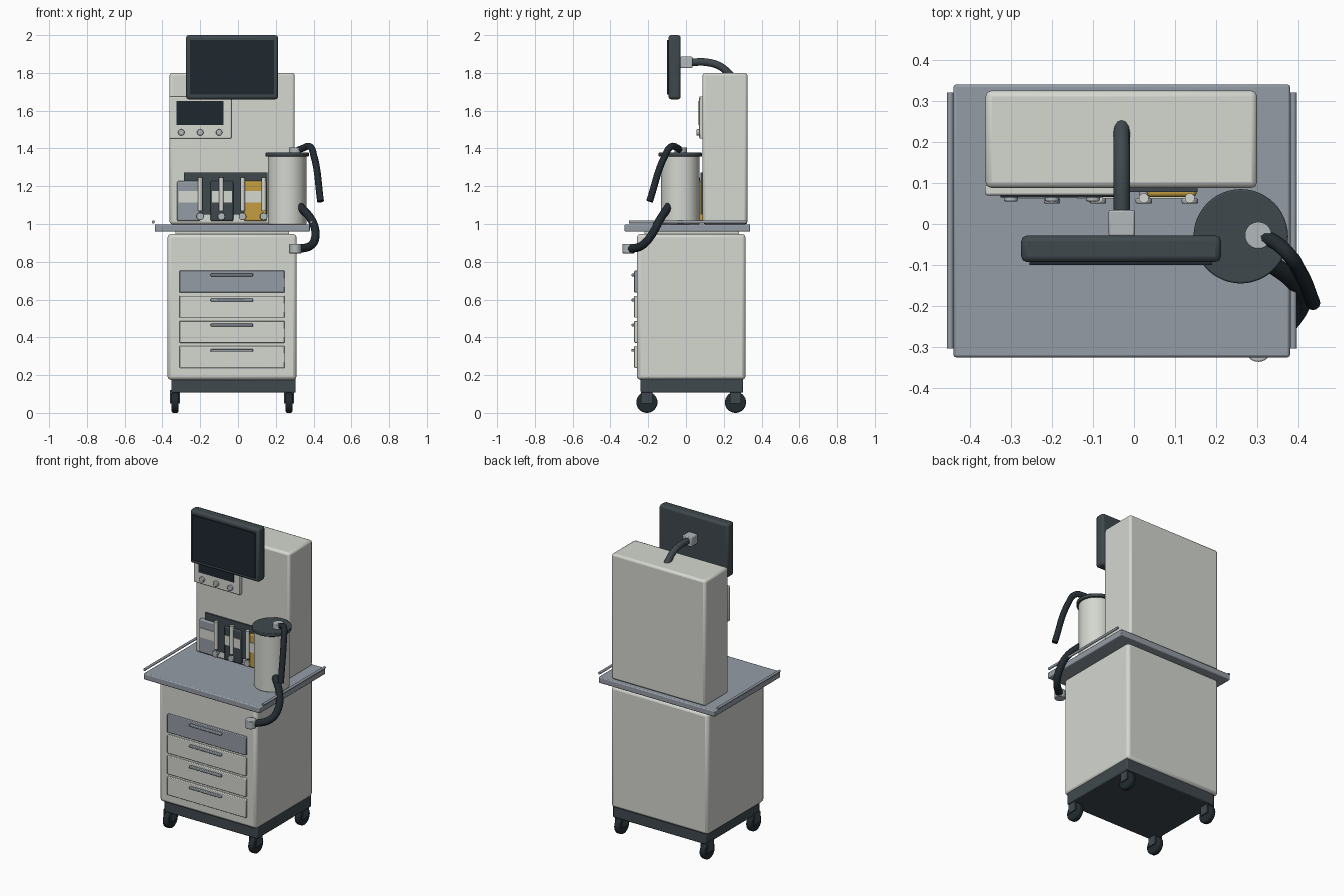
import bpy, math
from mathutils import Vector

if "Cube" in bpy.data.objects:
    bpy.data.objects.remove(bpy.data.objects["Cube"])


def mat(name, r, g, b):
    m = bpy.data.materials.new(name)
    m.diffuse_color = (r, g, b, 1)
    m.use_nodes = True
    m.node_tree.nodes["Principled BSDF"].inputs["Base Color"].default_value = m.diffuse_color
    return m


CREAM = mat("cream_enamel", .66, .68, .63)
STEEL = mat("blue_grey_steel", .30, .335, .38)
DARK = mat("charcoal", .05, .066, .075)
BLACK = mat("dark_screen", .013, .02, .028)
RUBBER = mat("black_rubber", .016, .024, .03)
GOLD = mat("amber", .56, .34, .05)
SILVER = mat("silver", .45, .48, .50)


def finish(ob, name, m, bevel=0, segs=2):
    ob.name = name
    ob.data.materials.clear()
    ob.data.materials.append(m)
    if bevel:
        b = ob.modifiers.new("bevel", 'BEVEL')
        b.width, b.segments, b.limit_method = bevel, segs, 'ANGLE'
    bpy.ops.object.shade_smooth_by_angle(angle=math.radians(35))
    return ob


def box(name, x, y, z, m, bevel=0):
    """Box from (min, max) ranges on each axis."""
    bpy.ops.mesh.primitive_cube_add(size=1)
    ob = bpy.context.object
    ob.location = [(a + b) / 2 for a, b in (x, y, z)]
    ob.scale = [b - a for a, b in (x, y, z)]
    bpy.ops.object.transform_apply(location=False, rotation=False, scale=True)
    return finish(ob, name, m, bevel)


def cyl(name, p, q, r, m, bevel=0, verts=32):
    """Cylinder between two points."""
    p, q = Vector(p), Vector(q)
    d = q - p
    bpy.ops.mesh.primitive_cylinder_add(vertices=verts, radius=r, depth=d.length,
                                        location=(p + q) / 2)
    ob = bpy.context.object
    ob.rotation_euler = d.to_track_quat('Z', 'Y').to_euler()
    return finish(ob, name, m, bevel)


def tube(name, pts, r, m):
    """Round hose swept through smooth points."""
    cu = bpy.data.curves.new(name, 'CURVE')
    cu.dimensions = '3D'
    cu.bevel_depth, cu.bevel_resolution, cu.resolution_u = r, 4, 8
    cu.use_fill_caps = True
    sp = cu.splines.new('BEZIER')
    sp.bezier_points.add(len(pts) - 1)
    for bp, co in zip(sp.bezier_points, pts):
        bp.co = co
        bp.handle_left_type = bp.handle_right_type = 'AUTO'
    ob = bpy.data.objects.new(name, cu)
    bpy.context.collection.objects.link(ob)
    bpy.ops.object.select_all(action='DESELECT')
    ob.select_set(True)
    bpy.context.view_layer.objects.active = ob
    bpy.ops.object.convert(target='MESH')
    return finish(bpy.context.object, name, m)


# Casters
for cx in (-.333, .27):
    for cy in (-.207, .262):
        cyl("caster_wheel", (cx - .018, cy, .056), (cx + .018, cy, .056), .056, RUBBER, .008)
        for s in (-1, 1):
            a, b = sorted((cx + s * .019, cx + s * .026))
            box("caster_fork", (a, b), (cy - .03, cy + .03), (.05, .115), DARK)
        box("caster_bridge", (cx - .026, cx + .026), (cy - .03, cy + .03), (.108, .12), DARK)

# Plinth and drawer cabinet
box("plinth", (-.352, .305), (-.24, .302), (.107, .185), DARK, .006)
box("cabinet", (-.373, .31), (-.26, .315), (.175, .947), CREAM, .018)
box("cabinet_neck", (-.33, .27), (-.22, .28), (.94, .965), CREAM)
for i in range(4):
    z = .238 + .133 * i
    box("drawer_front", (-.31, .247), (-.274, -.255), (z, z + .116),
        STEEL if i == 3 else CREAM, .004)
    box("drawer_handle", (-.145, .08), (-.288, -.27), (z + .086, z + .101), STEEL, .004)

# Worktop with side rails
box("worktop", (-.44, .38), (-.325, .34), (.959, .998), STEEL, .006)
for x in (-.448, .388):
    cyl("side_rail", (x, -.303, 1.011), (x, .32, 1.011), .008, STEEL, verts=12)

# Rear column
box("column", (-.362, .3), (.088, .325), (.998, 1.8), CREAM, .014)

# Control panel with small display and knobs
box("control_panel", (-.363, -.035), (.07, .095), (1.452, 1.675), CREAM, .005)
box("panel_display", (-.325, -.077), (.065, .075), (1.525, 1.65), BLACK)
for x in (-.3, -.2, -.1):
    cyl("panel_knob", (x, .055, 1.485), (x, .075, 1.485), .017, SILVER, .003, 20)

# Vaporizers on a dark backing plate, each with a pale label band
box("backing_plate", (-.287, .155), (.078, .092), (1.05, 1.272), DARK)
for x, m in ((-.262, STEEL), (-.085, DARK), (.092, GOLD)):
    box("vaporizer", (x - .06, x + .06), (.066, .095), (1.015, 1.228), m, .008)
    box("vaporizer_label", (x - .054, x + .054), (.062, .07), (1.115, 1.175), CREAM)

# Flow tubes with valve knobs
for x in (-.2, -.088, .024, .136):
    cyl("flow_tube", (x, .063, 1.07), (x, .063, 1.247), .012, CREAM, 0, 16)
    cyl("flow_knob", (x, .05, 1.04), (x, .062, 1.04), .02, SILVER, .003, 20)
    cyl("flow_knob_stem", (x, .06, 1.04), (x, .092, 1.04), .01, SILVER, 0, 12)

# Absorber canister with lid and port
cyl("canister", (.26, -.03, .998), (.26, -.03, 1.36), .102, CREAM, .004, 48)
cyl("canister_lid", (.26, -.03, 1.357), (.26, -.03, 1.378), .115, DARK, .004, 48)
cyl("lid_port", (.303, -.028, 1.375), (.303, -.028, 1.406), .033, SILVER, .003, 24)

# Breathing hoses
tube("upper_hose", [(.305, -.028, 1.385), (.345, -.045, 1.402), (.38, -.078, 1.41),
                    (.402, -.112, 1.36), (.437, -.193, 1.12)], .018, RUBBER)
tube("lower_hose", [(.325, -.09, 1.095), (.39, -.14, 1.02), (.41, -.18, .945),
                    (.39, -.228, .89), (.31, -.3, .866)], .022, RUBBER)
cyl("hose_connector", (.303, -.304, .845), (.303, -.304, .895), .032, SILVER, .003, 24)

# Monitor, screen and support arm
box("monitor", (-.275, .212), (-.093, -.028), (1.66, 2.0), DARK, .014)
box("monitor_screen", (-.255, .19), (-.1, -.09), (1.685, 1.973), BLACK)
box("monitor_mount", (-.062, .002), (-.03, .034), (1.825, 1.886), SILVER, .005)
tube("monitor_arm", [(-.03, .02, 1.856), (-.03, .11, 1.856), (-.03, .18, 1.835),
                     (-.03, .24, 1.785)], .02, DARK)
